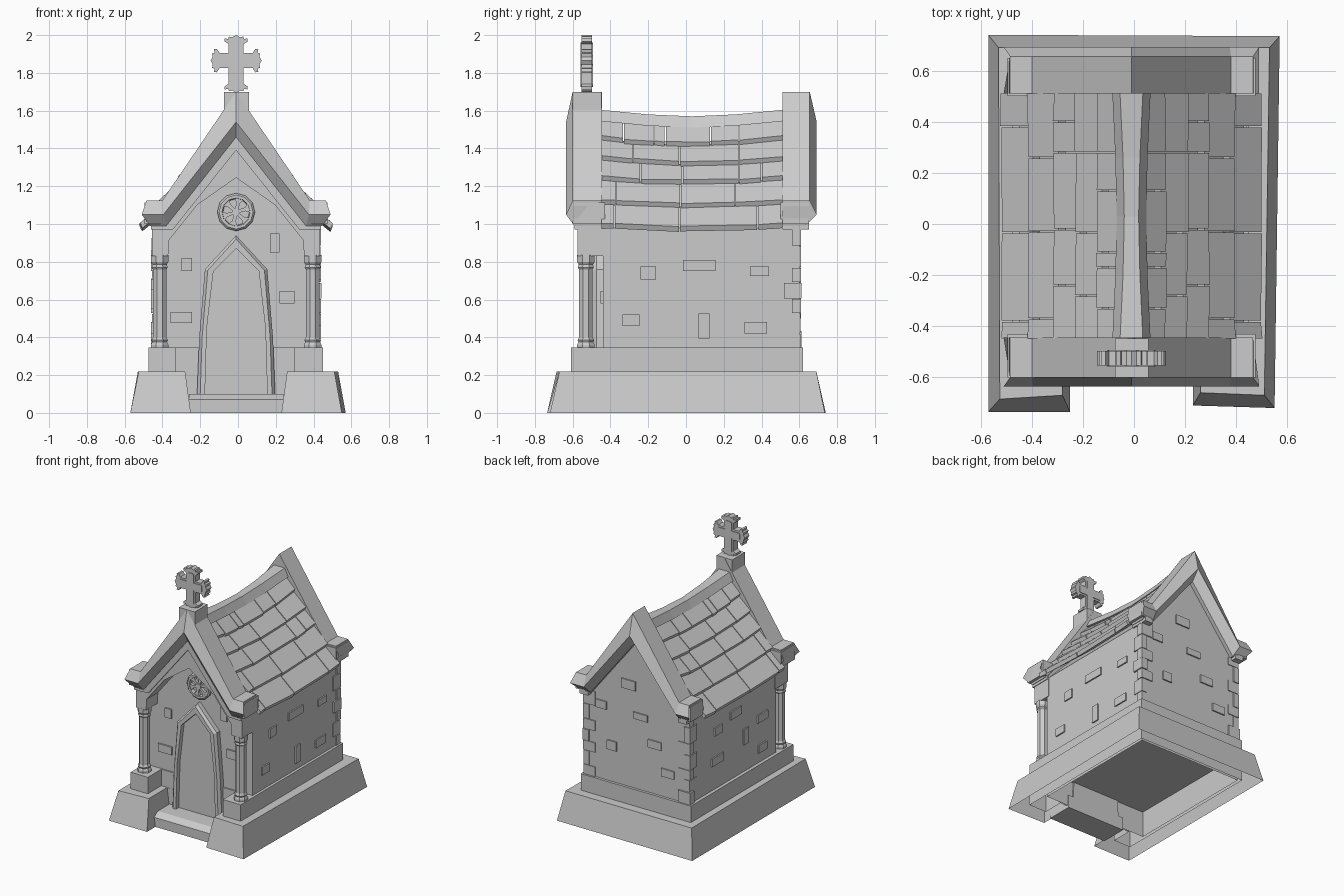
import bpy, bmesh, math, random
from mathutils import Vector

if "Cube" in bpy.data.objects:
    bpy.data.objects.remove(bpy.data.objects["Cube"])

random.seed(4)
CX = -0.01  # the building sits a hair left of centre


def loft(name, rings, cap=True):
    """Skin a list of equal-length point rings."""
    bm = bmesh.new()
    vs = [[bm.verts.new(p) for p in r] for r in rings]
    n = len(rings[0])
    for a, b in zip(vs, vs[1:]):
        for i in range(n):
            j = (i + 1) % n
            bm.faces.new((a[i], a[j], b[j], b[i]))
    if cap:
        bm.faces.new(vs[-1])
        bm.faces.new(vs[0][::-1])
    bmesh.ops.recalc_face_normals(bm, faces=bm.faces)
    me = bpy.data.meshes.new(name)
    bm.to_mesh(me)
    bm.free()
    ob = bpy.data.objects.new(name, me)
    bpy.context.collection.objects.link(ob)
    return ob


def prism_y(name, pts, y0, y1):
    return loft(name, [[(x + CX, y, z) for x, z in pts] for y in (y0, y1)])


def stack_z(name, levels, cap=True):
    """Loft horizontal outlines given as (outline, z)."""
    return loft(name, [[(x, y, z) for x, y in o] for o, z in levels], cap)


def box(name, x0, x1, y0, y1, z0, z1):
    r = [(x0, y0), (x1, y0), (x1, y1), (x0, y1)]
    return stack_z(name, [(r, z0), (r, z1)])


def lathe(name, x, y, prof, n=8):
    return loft(name, [[(x + r * math.cos((k + .5) * math.tau / n),
                         y + r * math.sin((k + .5) * math.tau / n), z)
                        for k in range(n)] for r, z in prof])


def sym(half):
    """Mirror a half profile (right side, bottom to apex) into a full one."""
    return half + [(-x, z) for x, z in reversed(half) if x > 1e-6]


# Plinth shell with two front feet, and the tier above it; both open below
foot = [(-.57, -.735), (-.25, -.735), (-.25, -.45), (.23, -.45), (.23, -.71), (.55, -.72), (.57, .735), (-.57, .74)]
rim = [(-.525, -.685), (-.28, -.67), (-.28, -.45), (.26, -.45), (.26, -.66), (.51, -.67), (.53, .69), (-.53, .69)]
tier = [(-.475, -.61), (-.33, -.61), (-.33, -.449), (.30, -.449), (.30, -.61), (.45, -.61), (.45, .62), (-.475, .62)]
lip = [(-.45, -.44), (-.33, -.44), (-.2, -.44), (.2, -.44), (.30, -.44), (.43, -.44), (.43, .60), (-.45, .60)]
stack_z("plinth", [(foot, 0), (rim, .22), (tier, .22)], cap=False)
stack_z("upper_tier", [(tier, .02), (tier, .345), (lip, .345)], cap=False)

# Door steps
r0 = [(-.26, -.635), (.24, -.635), (.24, -.43), (-.26, -.43)]
r1 = [(-.26, -.59), (.24, -.59), (.24, -.43), (-.26, -.43)]
stack_z("door_step", [(r0, .0), (r0, .07), (r1, .10)])

# Walls with raised floor, foundation skirt and back gable
prism_y("walls", sym([(.44, .22), (.44, .98), (0, 1.44)]), -.44, .60)
stack_z("foundation", [([(-.45, -.44), (.43, -.44), (.43, .6), (-.45, .6)], z) for z in (.02, .22)], cap=False)
prism_y("back_gable", sym([(.44, .97), (0, 1.50)]), .50, .60)

# Porch front with pointed arch opening and a moulding under the coping
outer = [(.445, .83), (.445, 1.0), (0, 1.52)]
inner = [(.36, .83), (.355, .915), (.207, 1.10), (0, 1.245)]
prism_y("porch_arch", sym(outer) + sym(inner)[::-1], -.575, -.42)
prism_y("gable_moulding", sym([(.44, .97), (.44, 1.0), (0, 1.5)]) + sym([(.335, .97), (0, 1.39)])[::-1], -.587, -.5)


# Sloping copings with kneelers on both gables
def coping(name, ya, yb, yc, yd):
    A = [(0, 1.70), (.39, 1.125), (.475, 1.125)]
    B = [(0, 1.54), (.385, 1.05), (.50, 1.05)]
    C = [(0, 1.46), (.37, .99), (.455, .99)]
    ids = [(-1, 2), (-1, 1), (1, 0), (1, 1), (1, 2)]
    loft(name, [[(s * P[i][0] + CX, y, P[i][1]) for P, y in
                 ((A, ya), (B, yb), (C, yc), (C, yd), (B, yd), (A, yd))] for s, i in ids])


coping("front_coping", -.60, -.635, -.59, -.445)
coping("back_coping", .655, .692, .63, .51)
for s in (-1, 1):
    # kneeler blocks reach a little further inward over the eaves
    for nm, y0, y1 in (("front", -.60, -.43), ("back", .50, .65)):
        xs = sorted((s * .40 + CX, s * .485 + CX))
        box(nm + "_kneeler", *xs, y0, y1, 1.0, 1.115)
        xs = sorted((s * .38 + CX, s * .45 + CX))
        box(nm + "_kneeler_foot", *xs, y0 + .01, y1, .97, 1.0)

# Columns with base and capital
col = [(.05, .34), (.05, .36), (.043, .375), (.047, .385), (.039, .40), (.039, .76),
       (.046, .77), (.041, .785), (.05, .80), (.05, .835)]
for s in (-1, 1):
    lathe("column", s * .405 + CX, -.53, col)

# Doorway surround and door leaf
d_out = sym([(.207, .10), (.195, .40), (.165, .76), (0, .94)])
d_in = sym([(.165, .10), (.155, .45), (.12, .75), (0, .87)])
d_lip = sym([(.19, .10), (.18, .40), (.15, .755), (0, .92)])
loft("door_surround", [[(x + CX, y, z) for x, z in o + d_in[::-1]]
                       for o, y in ((d_out, -.43), (d_out, -.475), (d_lip, -.495))])
prism_y("door", d_in, -.46, -.43)


# Rose ornament above the door
def rose_ring(r, y, n=12):
    return [(CX + r * math.cos(k * math.tau / n), y, 1.063 + r * math.sin(k * math.tau / n)) for k in range(n)]


loft("rose_ring", [rose_ring(r, y) for r, y in
                   ((.10, -.43), (.10, -.455), (.09, -.465), (.075, -.465), (.07, -.445), (.07, -.43))], cap=False)
loft("rose_hub", [rose_ring(.022, -.43), rose_ring(.022, -.465)])
for k in range(6):
    a = k * math.tau / 6 + .3
    d, t = Vector((math.cos(a), math.sin(a))), Vector((-math.sin(a), math.cos(a)))
    c = Vector((0, 1.063))
    prism_y("rose_petal", [tuple(c + d * r + t * w) for r, w in
            ((.015, -.008), (.05, -.01), (.075, -.028), (.075, .028), (.05, .01), (.015, .008))], -.46, -.43)

# Sagging roof: overlapping slates, mirrored left and right
EDGE = [(.51, 1.005), (.405, 1.13), (.305, 1.255), (.22, 1.36), (.135, 1.465), (.045, 1.585)]
BREAKS = [[-.38, -.035, .38], [-.37, -.03, .26], [-.24, -.02, .28, .40],
          [-.28, -.035, .28], [-.33, -.17, -.11, .13, .28]]
NRM = Vector((.77, .64))


def sag(y, c):
    return -(.018 + .003 * c) * (1 - ((y - .03) / .48) ** 2)


for s in (-1, 1):
    for c, brk in enumerate(BREAKS):
        lo, hi = Vector(EDGE[c]), Vector(EDGE[c + 1])
        sec = [lo, hi - NRM * .025, hi - NRM * .06, lo - Vector((.012, .028))]
        ys = [-.45] + brk + [.514]
        for y0, y1 in zip(ys, ys[1:]):
            j = [random.uniform(-.004, .004) for _ in range(2)]
            loft("roof_slate", [[(s * (p.x + (e if k in (0, 3) else 0)) + CX, y,
                                  p.y + sag(y, c + (k in (1, 2))) - (e if k in (0, 3) else 0))
                                 for k, p in enumerate(sec)] for y, e in ((y0 + .003, j[0]), (y1 - .003, j[1]))])
loft("ridge", [[(x + CX, y, z) for x, z in ((-w, h), (w, h), (w + .03, h - .06), (-w - .03, h - .06))]
               for y, w, h in ((-.46, .045, 1.605), (-.2, .033, 1.58), (.03, .028, 1.57), (.26, .033, 1.58), (.52, .045, 1.605))])

# Finial pedestal and cross
box("finial_pedestal", -.075, .057, -.60, -.447, 1.56, 1.70)


def cross(name, half, foot, y0, y1):
    """Four copies of a mirrored arm outline; the bottom arm is longer."""
    arm = half + [(r, -t) for r, t in reversed(half) if t < 0]
    pts = []
    for q in range(4):
        a = q * math.pi / 2
        # the shared inner corner is emitted once per arm
        for r, t in arm[:-1]:
            if q == 3 and r > .05:
                r += foot
            pts.append((r * math.cos(a) - t * math.sin(a), 1.865 + r * math.sin(a) + t * math.cos(a)))
    prism_y(name, pts, y0, y1)


cross("finial_cross", [(.04, -.04), (.088, -.04), (.102, -.062), (.118, -.06), (.114, -.042),
                       (.127, -.038), (.124, -.02), (.135, 0)], .035, -.553, -.497)
cross("cross_panel", [(.027, -.027), (.088, -.027), (.095, -.02)], .045, -.558, -.492)

# Projecting stones on each wall: (centre across, centre z, width, height)
FRONT = [(.195, .90, .05, .10), (-.272, .785, .055, .07), (-.30, .505, .115, .06), (.26, .612, .08, .065)]
RIGHT = [(-.29, .49, .09, .06), (.07, .78, .17, .06), (.39, .75, .10, .05), (.095, .46, .06, .13), (.37, .45, .12, .06), (-.2, .74, .08, .07)]
LEFT = [(.27, .56, .14, .06), (-.07, .61, .06, .12), (.05, .83, .13, .06), (-.27, .68, .12, .06), (.26, .78, .09, .06), (-.27, .45, .1, .06)]
BACK = [(.06, 1.12, .12, .07), (.29, .91, .09, .06), (-.04, .9, .12, .05), (-.27, .53, .11, .06), (.2, .62, .08, .07), (-.16, .72, .11, .06)]
for a, z, w, t in FRONT:
    box("wall_stone", a - w / 2, a + w / 2, -.452, -.43, z - t / 2, z + t / 2)
for a, z, w, t in BACK:
    box("wall_stone", a - w / 2, a + w / 2, .59, .61, z - t / 2, z + t / 2)
for s, rows in ((1, RIGHT), (-1, LEFT)):
    for a, z, w, t in rows:
        xs = sorted((CX + s * .43, CX + s * .45))
        box("wall_stone", *xs, a - w / 2, a + w / 2, z - t / 2, z + t / 2)

# Irregular corner stones at the back
for s in (-1, 1):
    z, k = .345, 0
    while z < .95:
        t = random.uniform(.07, .12)
        lx, ly = ((.09, .04), (.04, .08))[k % 2]
        o = random.uniform(.005, .012)
        xs = sorted((CX + s * (.44 - lx), CX + s * (.44 + o)))
        box("corner_stone", *xs, .60 - ly, .60 + o, z, min(z + t, .99))
        z += t + .004
        k += 1
